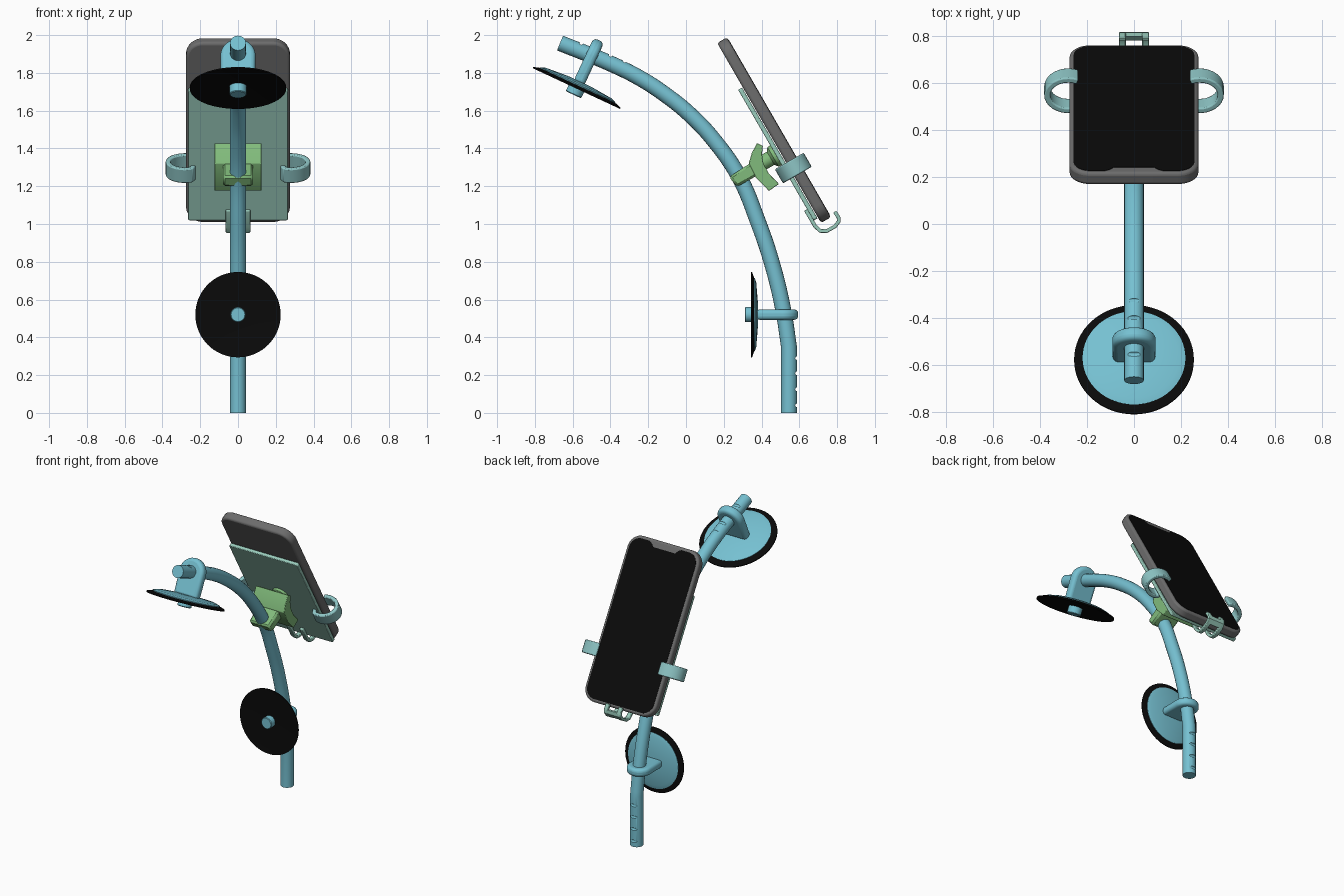
import bpy, bmesh
from math import sin, cos, radians, pi
from mathutils import Matrix, Vector

if "Cube" in bpy.data.objects:
    bpy.data.objects.remove(bpy.data.objects["Cube"])

def mat(name, r, g, b):
    m = bpy.data.materials.new(name)
    m.diffuse_color = (r, g, b, 1)
    m.use_nodes = True
    m.node_tree.nodes["Principled BSDF"].inputs["Base Color"].default_value = m.diffuse_color
    return m

BLUE = mat("blue", .18, .53, .64)
GREEN = mat("green", .22, .50, .20)
MINT = mat("mint", .32, .60, .50)
TEAL = mat("teal", .27, .56, .56)
BLACK = mat("black", .003, .003, .003)
GREY = mat("grey", .15, .15, .15)

def shade(ob, angle=35):
    bpy.ops.object.select_all(action='DESELECT')
    ob.select_set(True)
    bpy.context.view_layer.objects.active = ob
    bpy.ops.object.shade_smooth_by_angle(angle=radians(angle))

def finish(bm, name, material, matrix=Matrix(), bevel=0, segments=3):
    bmesh.ops.remove_doubles(bm, verts=bm.verts, dist=1e-5)
    bmesh.ops.recalc_face_normals(bm, faces=bm.faces)
    me = bpy.data.meshes.new(name)
    bm.to_mesh(me)
    bm.free()
    ob = bpy.data.objects.new(name, me)
    bpy.context.collection.objects.link(ob)
    me.materials.append(material)
    ob.matrix_world = matrix
    shade(ob)
    if bevel:
        b = ob.modifiers.new("bevel", 'BEVEL')
        b.width, b.segments, b.limit_method = bevel, segments, 'ANGLE'
        b.angle_limit = radians(40)
    return ob

def prism(name, pts, plane, lo, hi, material, matrix=Matrix(), bevel=0, segments=3):
    """Extrude a 2D outline lying in the given plane from lo to hi."""
    place = {'yz': lambda a, b, c: (c, a, b),
             'xz': lambda a, b, c: (a, c, b),
             'xy': lambda a, b, c: (a, b, c)}[plane]
    bm = bmesh.new()
    low = [bm.verts.new(place(a, b, lo)) for a, b in pts]
    high = [bm.verts.new(place(a, b, hi)) for a, b in pts]
    bm.faces.new(low)
    bm.faces.new(high)
    for i in range(len(pts)):
        j = (i + 1) % len(pts)
        bm.faces.new((low[i], low[j], high[j], high[i]))
    return finish(bm, name, material, matrix, bevel, segments)

def ribbon(path, t):
    """Outline of a strip with thickness t along a 2D path."""
    p = [Vector(q) for q in path]
    left, right = [], []
    for i, q in enumerate(p):
        d = (p[min(i + 1, len(p) - 1)] - p[max(i - 1, 0)]).normalized()
        n = Vector((-d.y, d.x)) * t / 2
        left.append(q + n)
        right.append(q - n)
    return left + right[::-1]

def lathe(name, profile, material, matrix, steps=64):
    bm = bmesh.new()
    vs = [bm.verts.new((r, 0, z)) for r, z in profile]
    es = [bm.edges.new(e) for e in zip(vs, vs[1:])]
    bmesh.ops.spin(bm, geom=vs + es, cent=(0, 0, 0), axis=(0, 0, 1),
                   angle=2 * pi, steps=steps)
    return finish(bm, name, material, matrix)

def rounded_rect(w, h, r, notch=()):
    pts = []
    for k, (sx, sy) in enumerate(((1, 1), (-1, 1), (-1, -1), (1, -1))):
        if k == 3:
            pts += notch
        for i in range(9):
            a = (k + i / 8) * pi / 2
            pts.append((sx * (w - r) + r * cos(a), sy * (h - r) + r * sin(a)))
    return pts

# curved main tube
path = [(.545, 0), (.545, .35), (.515, .545), (.453, .80), (.378, 1.02), (.285, 1.243),
        (.155, 1.435), (.02, 1.58), (-.11, 1.685), (-.24, 1.77), (-.39, 1.845), (-.667, 1.958)]
cu = bpy.data.curves.new("main_tube", 'CURVE')
cu.dimensions = '3D'
cu.bevel_depth, cu.bevel_resolution, cu.resolution_u = .042, 8, 6
cu.use_fill_caps = True
sp = cu.splines.new('BEZIER')
sp.bezier_points.add(len(path) - 1)
for i, (bp, (y, z)) in enumerate(zip(sp.bezier_points, path)):
    bp.co = (0, y, z)
    kind = 'VECTOR' if i in (0, 1, len(path) - 1) else 'AUTO'
    bp.handle_left_type = bp.handle_right_type = kind
tmp = bpy.data.objects.new("tube_path", cu)
bpy.context.collection.objects.link(tmp)
bpy.context.view_layer.update()
bm = bmesh.new()
bm.from_mesh(tmp.evaluated_get(bpy.context.evaluated_depsgraph_get()).to_mesh())
bpy.data.objects.remove(tmp)
tube = finish(bm, "main_tube", BLUE)

# adjustment notches near both tube ends
bm = bmesh.new()
spots = [(.587, z) for z in (.04, .125, .21, .29)]
spots += [(y + .016, 1.845 - (y + .39) * .408 + .039) for y in (-.34, -.415, -.495, -.57)]
for y, z in spots:
    bmesh.ops.create_cone(bm, cap_ends=True, segments=12, radius1=.009, radius2=.009, depth=.12,
                          matrix=Matrix.Translation((0, y, z)) @ Matrix.Rotation(pi / 2, 4, 'Y'))
cutter = finish(bm, "notch_cutter", BLUE)
cutter.hide_render = True
cutter.display_type = 'WIRE'
boo = tube.modifiers.new("notches", 'BOOLEAN')
boo.operation, boo.object, boo.solver = 'DIFFERENCE', cutter, 'EXACT'
bpy.context.view_layer.objects.active = tube
bpy.ops.object.modifier_apply(modifier="notches")
bpy.data.objects.remove(cutter)
shade(tube)

# suction cups: rubber disc, backing with button, collar around the tube
def cup(name, y, z, tilt, scale):
    m = (Matrix.Translation((0, y, z)) @ Matrix.Rotation(radians(tilt), 4, 'X')
         @ Matrix.Scale(scale, 4))
    lathe(name + "_rubber", [(0, .010), (.12, .008), (.226, -.001), (.226, .005),
                             (.20, .014), (0, .018)], BLACK, m)
    lathe(name + "_backing", [(0, .016), (.192, .014), (.194, .019), (.17, .027),
                              (.06, .036), (0, .037)], BLUE, m)
    lathe(name + "_button", [(0, -.033), (.036, -.033), (.04, -.029), (.04, .015), (0, .015)],
          BLUE, m, 32)
    arc = [(.082 * cos(i * pi / 20), .167 + .082 * sin(i * pi / 20)) for i in range(21)]
    prism(name + "_collar", arc + [(-.08, .025), (.08, .025)], 'xz', -.027, .027,
          BLUE, m, .02, 4)

cup("lower_cup", .345, .52, -90, 1)
cup("upper_cup", -.58, 1.718, -25, 1.13)

# phone: local y runs down its length, local z points out of the screen
P = Matrix.Translation((0, .466, 1.497)) @ Matrix.Rotation(radians(-60), 4, 'X')
prism("phone_body", rounded_rect(.275, .55, .09), 'xy', -.03, .03, GREY, P, .014)
notch = [(-.125, -.532), (-.105, -.522), (-.085, -.5), (.085, -.5), (.105, -.522), (.125, -.532)]
prism("phone_screen", rounded_rect(.257, .532, .075, notch), 'xy', .028, .032, BLACK, P)

# holder plate behind the phone
prism("holder_plate", rounded_rect(.265, .40, .012), 'xy', -.058, -.034, MINT,
      P @ Matrix.Translation((0, .12, 0)), .004, 2)

# side grips curling round the phone edges
for s, side in ((1, "right"), (-1, "left")):
    c = [(s * .235, -.055)]
    for i in range(19):
        a = radians(-112 + i * 228 / 18)
        c.append((s * (.28 + .09 * cos(a)), -.012 + .075 * sin(a)))
    prism(side + "_grip", ribbon(c, .026), 'xz', .182, .268, TEAL, P, .006, 2)

# bottom hooks joined by a lip bar
hook = [(.45, -.066), (.55, -.066), (.585, -.055), (.602, -.025), (.603, .025),
        (.59, .055), (.57, .065), (.535, .062)]
for s, side in ((1, "right"), (-1, "left")):
    prism(side + "_hook", ribbon(hook, .02), 'yz', s * .05 - .015, s * .05 + .015,
          MINT, P, .004, 2)
prism("hook_lip_bar", ribbon(hook[4:7], .02), 'yz', -.05, .05, MINT, P, .003, 2)

# clamp block, saddle and neck joining tube to holder
prism("tube_clamp", [(.228, 1.249), (.36, 1.335), (.40, 1.27), (.27, 1.196)], 'yz',
      -.08, .08, GREEN, bevel=.012, segments=1)
prism("pivot_saddle", [(.376, 1.429), (.348, 1.375), (.332, 1.32), (.37, 1.245), (.439, 1.175),
                       (.492, 1.212), (.44, 1.265), (.41, 1.32), (.402, 1.37), (.407, 1.413)],
      'yz', -.125, .125, GREEN, bevel=.004, segments=2)
lathe("pivot_neck", [(0, -.18), (.04, -.18), (.04, -.09), (.06, -.075), (.06, -.05), (0, -.05)],
      GREEN, P @ Matrix.Translation((0, .12, 0)), 32)
